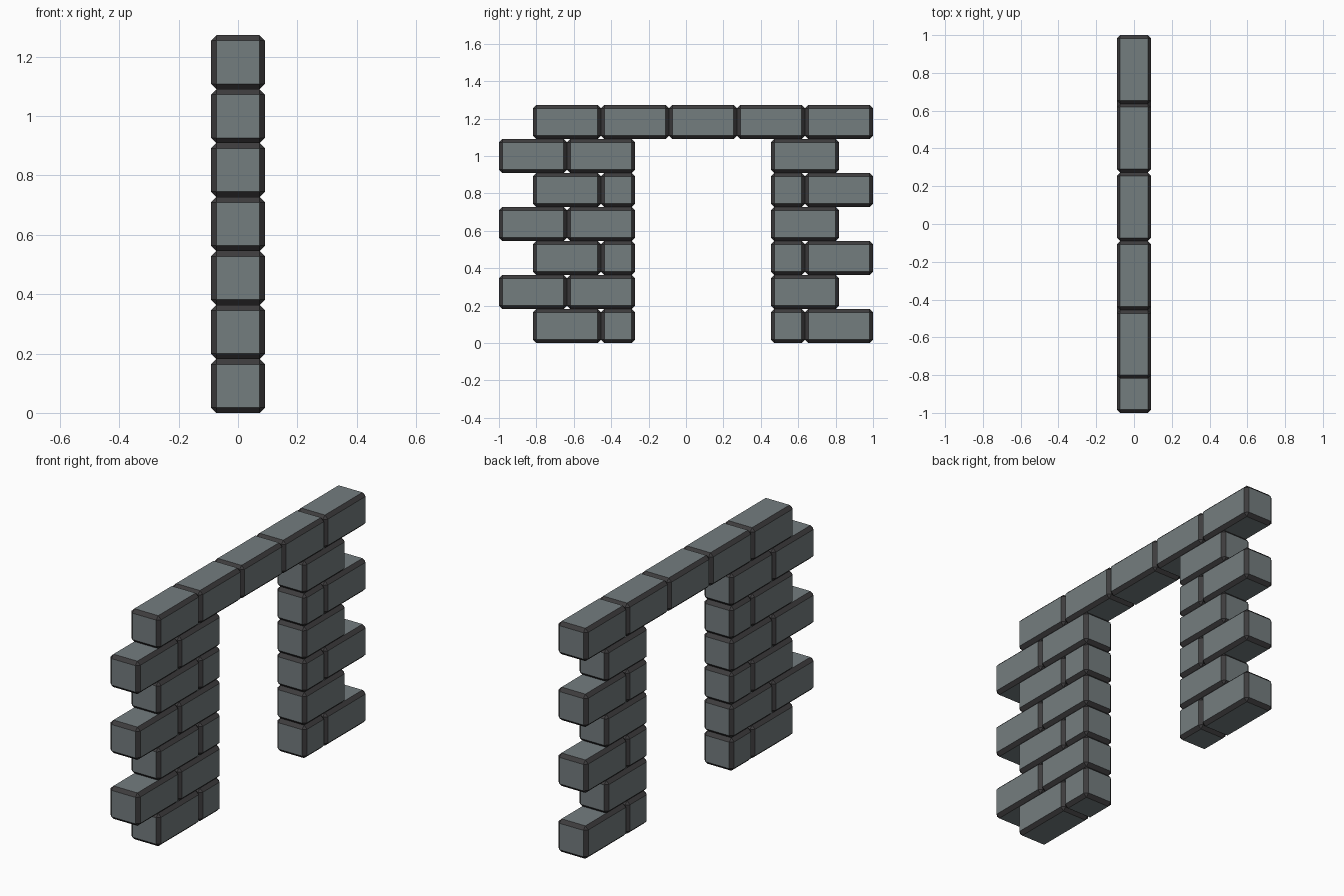
import bpy, bmesh

if "Cube" in bpy.data.objects:
    bpy.data.objects.remove(bpy.data.objects["Cube"])

U = 2 / 11          # half-brick module (also brick height and depth)
CHAMFER = 0.018


def material(name, rgb):
    m = bpy.data.materials.new(name)
    m.diffuse_color = (*rgb, 1)
    m.use_nodes = True
    m.node_tree.nodes["Principled BSDF"].inputs["Base Color"].default_value = m.diffuse_color
    return m


stone = material("grey stone", (0.175, 0.205, 0.212))
edge = material("dark worn edge", (0.047, 0.045, 0.047))


def brick_mesh(name, length):
    """Chamfered block: flat sides in stone, chamfers in the dark colour."""
    bm = bmesh.new()
    bmesh.ops.create_cube(bm, size=1)
    bmesh.ops.scale(bm, vec=(U, length, U), verts=bm.verts)
    bmesh.ops.bevel(bm, geom=bm.edges[:], offset=CHAMFER, segments=1,
                    affect='EDGES', profile=0.5)
    bm.normal_update()
    for f in bm.faces:
        f.material_index = 0 if max(abs(c) for c in f.normal) > 0.95 else 1
    me = bpy.data.meshes.new(name)
    bm.to_mesh(me)
    bm.free()
    me.materials.append(stone)
    me.materials.append(edge)
    return me


meshes = {1: brick_mesh("half_brick", U), 2: brick_mesh("full_brick", 2 * U)}


def lay(name, row, start, size):
    """Place a brick whose left end is at module number start."""
    ob = bpy.data.objects.new(name, meshes[size])
    ob.location = (0, -1 + (start + size / 2) * U, (row + 0.5) * U)
    bpy.context.collection.objects.link(ob)


# Pillars: two alternating courses of (start module, length in modules)
left = [[(1, 2), (3, 1)], [(0, 2), (2, 2)]]
right = [[(8, 1), (9, 2)], [(8, 2)]]
for row in range(6):
    for start, size in left[row % 2]:
        lay("left_pillar_brick", row, start, size)
    for start, size in right[row % 2]:
        lay("right_pillar_brick", row, start, size)

# Lintel course across the top
for start in range(1, 11, 2):
    lay("lintel_brick", 6, start, 2)
